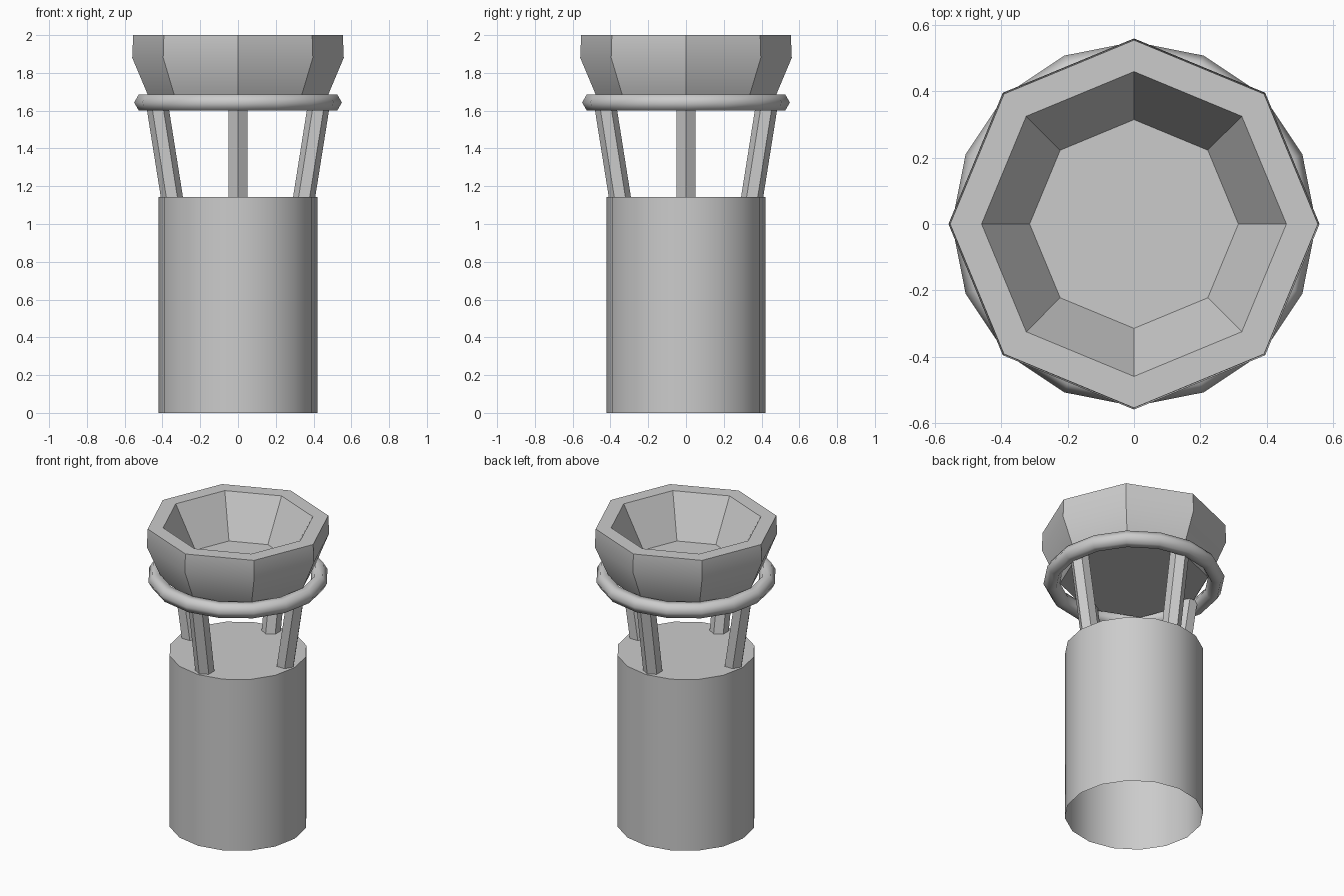
import bpy, bmesh, math
from mathutils import Matrix, Vector

if "Cube" in bpy.data.objects:
    bpy.data.objects.remove(bpy.data.objects["Cube"])

def lathe(name, profile, sides, cap_start=False, cap_end=False, closed=False):
    """Spin a list of (radius, z) points around the z axis."""
    bm = bmesh.new()
    rings = [[bm.verts.new((r * math.cos(2 * math.pi * i / sides),
                            r * math.sin(2 * math.pi * i / sides), z))
              for i in range(sides)] for r, z in profile]
    pairs = list(zip(rings, rings[1:]))
    if closed:
        pairs.append((rings[-1], rings[0]))
    for a, b in pairs:
        for i in range(sides):
            j = (i + 1) % sides
            bm.faces.new((a[i], a[j], b[j], b[i]))
    if cap_start:
        bm.faces.new(rings[0][::-1])
    if cap_end:
        bm.faces.new(rings[-1])
    mesh = bpy.data.meshes.new(name)
    bm.to_mesh(mesh)
    bm.free()
    obj = bpy.data.objects.new(name, mesh)
    bpy.context.collection.objects.link(obj)
    return obj

def smooth(obj, angle):
    bpy.ops.object.select_all(action='DESELECT')
    obj.select_set(True)
    bpy.context.view_layer.objects.active = obj
    bpy.ops.object.shade_smooth_by_angle(angle=math.radians(angle))

# Column, open underneath
column = lathe("column", [(0.42, 0), (0.42, 1.143)], 16, cap_end=True)
smooth(column, 30)

# Eight-sided bowl with a thick rim and sunken floor
bowl = lathe("bowl", [(0.45, 1.64), (0.48, 1.69), (0.56, 1.88), (0.555, 2.0),
                      (0.46, 2.0), (0.315, 1.73)], 8, cap_start=True, cap_end=True)
smooth(bowl, 30)

# Collar ring around the bowl's base, hexagonal tube
tube = [(0.5 + 0.05 * math.cos(k * math.pi / 3),
         1.643 + 0.05 * math.sin(k * math.pi / 3)) for k in range(6)]
ring = lathe("collar_ring", tube, 16, closed=True)
smooth(ring, 89)

# Four hexagonal struts leaning outwards
low, high = Vector((0.345, 0, 1.11)), Vector((0.43, 0, 1.645))
axis = high - low
for k, side in enumerate(("right", "back", "left", "front")):
    strut = lathe(side + "_strut", [(0.058, 0), (0.058, axis.length)], 6,
                  cap_start=True, cap_end=True)
    strut.data.transform(Matrix.Rotation(k * math.pi / 2, 4, 'Z')
                         @ Matrix.Translation(low)
                         @ Matrix.Rotation(math.atan2(axis.x, axis.z), 4, 'Y'))
